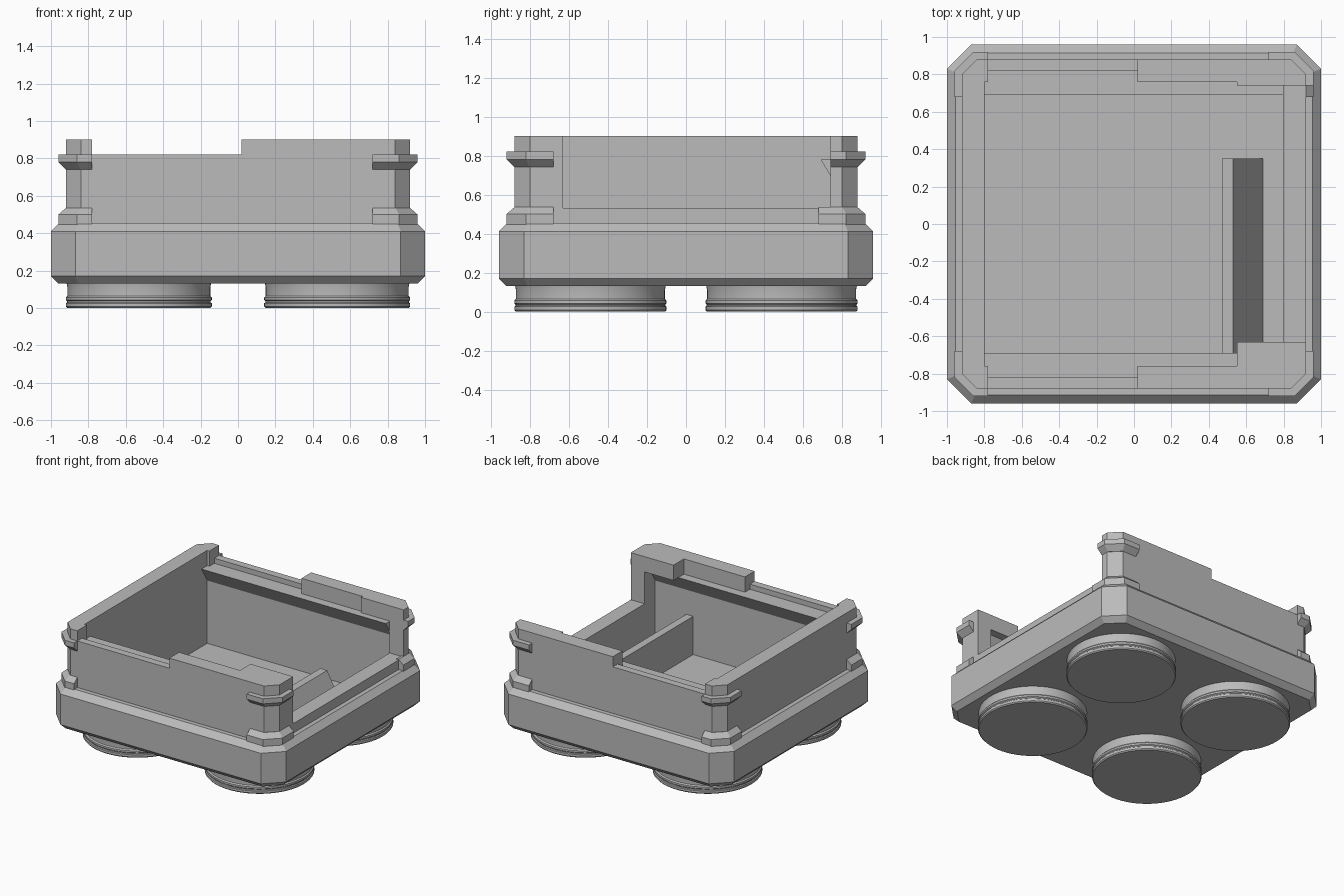
import bpy, bmesh, math

old = bpy.data.objects.get("Cube")
if old:
    bpy.data.objects.remove(old, do_unlink=True)

grey = bpy.data.materials.new("plain grey")
grey.use_nodes = True
COLOUR = (0.5, 0.5, 0.5, 1)
grey.diffuse_color = COLOUR
grey.node_tree.nodes["Principled BSDF"].inputs["Base Color"].default_value = COLOUR


def finish(name, bm):
    bmesh.ops.recalc_face_normals(bm, faces=bm.faces)
    mesh = bpy.data.meshes.new(name)
    bm.to_mesh(mesh)
    bm.free()
    mesh.materials.append(grey)
    obj = bpy.data.objects.new(name, mesh)
    bpy.context.collection.objects.link(obj)
    return obj


def boxes(name, spans):
    """One mesh of separate boxes, each given as x, y and z ranges."""
    bm = bmesh.new()
    for span in spans:
        made = bmesh.ops.create_cube(bm, size=1)["verts"]
        for v in made:
            for i, (lo, hi) in enumerate(span):
                v.co[i] = lo if v.co[i] < 0 else hi
    return finish(name, bm)


def octagon(hx, hy, cut):
    """Rectangle outline with clipped corners."""
    return [(hx, cut - hy), (hx, hy - cut), (hx - cut, hy), (cut - hx, hy),
            (-hx, hy - cut), (-hx, cut - hy), (cut - hx, -hy), (hx - cut, -hy)]


def loft(name, outline, profile, ring=False):
    """Stack outlines along (inset, z) steps; a ring closes on itself."""
    hx, hy, cut = outline
    bm = bmesh.new()
    loops = [[bm.verts.new((x, y, z)) for x, y in octagon(hx - d, hy - d, cut - d * 0.586)]
             for d, z in profile]
    pairs = list(zip(loops, loops[1:]))
    if ring:
        pairs.append((loops[-1], loops[0]))
    else:
        bm.faces.new(loops[0])
        bm.faces.new(loops[-1])
    for a, b in pairs:
        for i in range(8):
            j = (i + 1) % 8
            bm.faces.new((a[i], a[j], b[j], b[i]))
    return finish(name, bm)


def boolean(obj, cutter, operation):
    mod = obj.modifiers.new(operation.lower(), "BOOLEAN")
    mod.object = cutter
    mod.operation = operation
    mod.solver = "EXACT"
    cutter.hide_render = True
    bpy.context.view_layer.objects.active = obj
    bpy.ops.object.modifier_apply(modifier=mod.name)
    bpy.data.objects.remove(cutter, do_unlink=True)


FLOOR, LEDGE, TOP = 0.17, 0.78, 0.9
CAVITY = ((-0.8, 0.8), (-0.76, 0.76), (FLOOR, 1.2))

# Bevelled tray with an open middle
tray = loft("base_tray", (1, 0.96, 0.13),
            [(0.04, 0.13), (0, 0.17), (0, 0.41), (0.045, 0.455)])
boolean(tray, boxes("tray_cutter", [CAVITY]), "DIFFERENCE")

# Upper walls: cavity, side opening, then the stepped notches in both long walls
walls = loft("upper_walls", (0.92, 0.88, 0.08), [(0, 0.44), (0, TOP)])
boolean(walls, boxes("cavity_cutter", [CAVITY]), "DIFFERENCE")
boolean(walls, boxes("opening_cutter", [((0.7, 1.1), (-0.63, 0.74), (0.53, 1.2))]), "DIFFERENCE")
for s in (-1, 1):
    outer = sorted((s * 0.82, s * 1.1))
    inner = sorted((s * 0.7, s * 0.821))
    boolean(walls, boxes("lip_cutter", [((-0.78, 0.02), outer, (0.82, 1.2))]), "DIFFERENCE")
    boolean(walls, boxes("ledge_cutter", [((-0.78, 0.02), inner, (LEDGE, 1.2))]), "DIFFERENCE")

# Thick end pieces beside the opening
boxes("front_end_block", [((0.55, 0.915), (-0.765, -0.63), (LEDGE, TOP))])
boxes("front_end_post", [((0.8, 0.915), (-0.765, -0.63), (0.5, LEDGE))])
boxes("back_end_block", [((0.55, 0.915), (0.74, 0.765), (LEDGE, TOP))])
boxes("back_end_post", [((0.8, 0.915), (0.74, 0.765), (0.5, LEDGE))])


def prism(name, points, axis, lo, hi):
    """Extrude a flat profile along x or y."""
    bm = bmesh.new()
    ends = [[bm.verts.new((t, p, z) if axis == "x" else (p, t, z)) for p, z in points]
            for t in (lo, hi)]
    for end in ends:
        bm.faces.new(end)
    n = len(points)
    for i in range(n):
        j = (i + 1) % n
        bm.faces.new((ends[0][i], ends[0][j], ends[1][j], ends[1][i]))
    return finish(name, bm)


# Overhanging rails with sloped undersides
for name, s in (("front_rail", -1), ("back_rail", 1)):
    prism(name, [(s * 0.69, LEDGE), (s * 0.765, LEDGE), (s * 0.765, 0.655)], "x", -0.8, 0.8)

# Sloped divider on the floor
prism("floor_wedge", [(0.47, FLOOR), (0.47, 0.47), (0.53, 0.47), (0.69, FLOOR)], "y", -0.76, 0.35)

# Corner clips, kept only near the four corners
for name, profile in (
        ("upper_corner_clips", [(0.06, 0.82), (0, 0.82), (0, 0.78), (0.04, 0.74), (0.06, 0.74)]),
        ("lower_corner_clips", [(0.06, 0.44), (0, 0.44), (0, 0.5), (0.04, 0.535), (0.06, 0.535)])):
    clips = loft(name, (0.96, 0.92, 0.1), profile, ring=True)
    back_start = 0.74 if name.startswith("upper") else 0.68
    corners = [((-1.1, -0.78), (-1.1, -0.68), (0, 1)), ((-1.1, -0.78), (0.68, 1.1), (0, 1)),
               ((0.72, 1.1), (-1.1, -0.68), (0, 1)), ((0.72, 1.1), (back_start, 1.1), (0, 1))]
    boolean(clips, boxes("corner_cutter", corners), "INTERSECT")

# Round feet turned from a profile
FOOT = [(0.383, 0.0), (0.39, 0.008), (0.39, 0.025), (0.384, 0.03), (0.384, 0.036),
        (0.39, 0.042), (0.39, 0.056), (0.382, 0.065), (0.382, 0.11), (0.387, 0.135)]
SIDES = 64
for side, x in (("right", -0.53), ("left", 0.53)):
    for end, y in (("front", -0.49), ("back", 0.49)):
        bm = bmesh.new()
        rings = [[bm.verts.new((x + r * math.cos(math.tau * k / SIDES),
                                y + r * math.sin(math.tau * k / SIDES), z))
                  for k in range(SIDES)] for r, z in FOOT]
        bm.faces.new(rings[0])
        bm.faces.new(rings[-1])
        for a, b in zip(rings, rings[1:]):
            for k in range(SIDES):
                m = (k + 1) % SIDES
                bm.faces.new((a[k], a[m], b[m], b[k]))
        foot = finish(end + "_" + side + "_foot", bm)
        bpy.ops.object.select_all(action="DESELECT")
        foot.select_set(True)
        bpy.context.view_layer.objects.active = foot
        bpy.ops.object.shade_smooth_by_angle(angle=math.radians(30))
